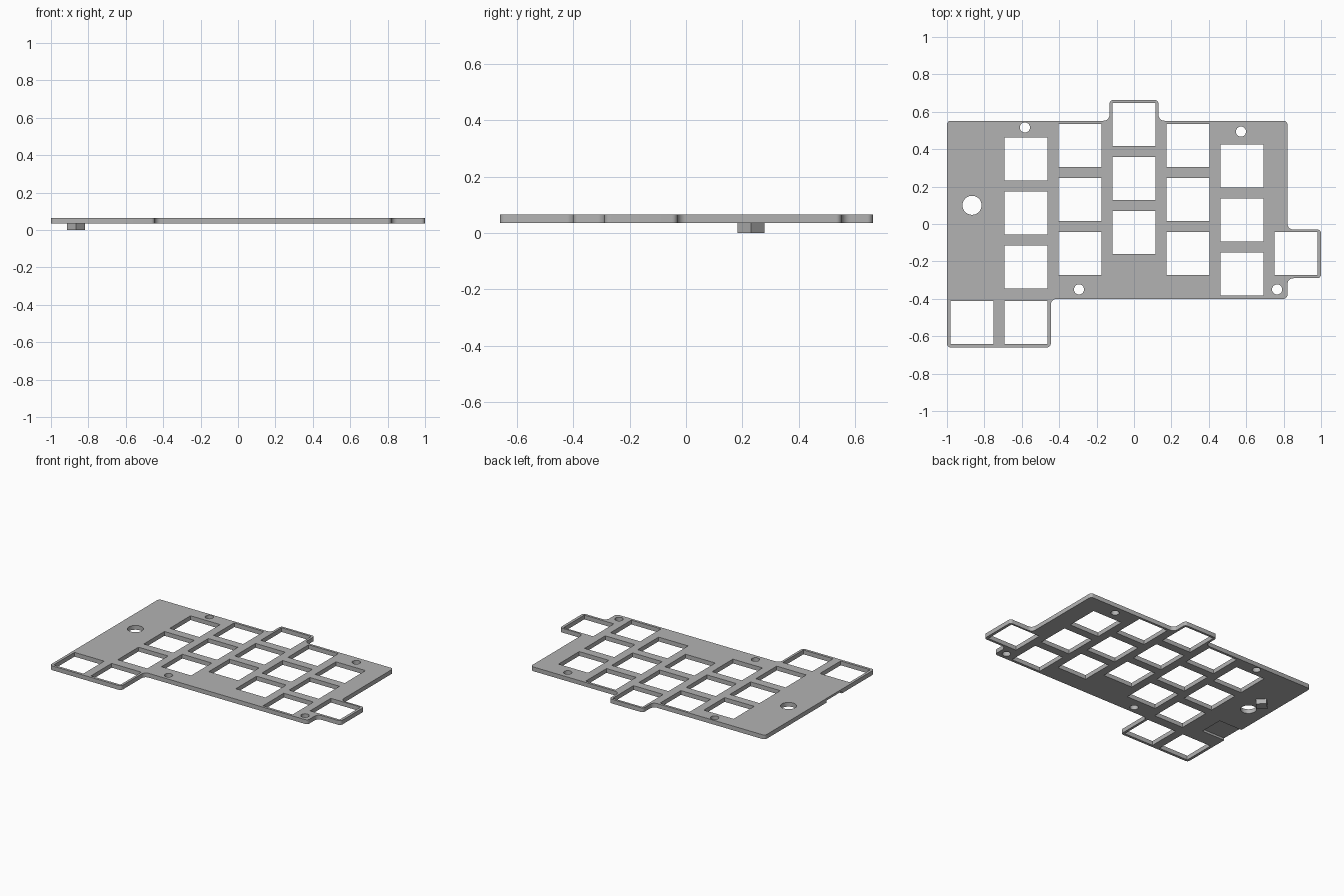
import bpy, bmesh, math
from mathutils import Vector, Matrix

if "Cube" in bpy.data.objects:
    bpy.data.objects.remove(bpy.data.objects["Cube"], do_unlink=True)

BOTTOM, TOP = 0.035, 0.065
KEY, PITCH = 0.23, 0.2885

grey = bpy.data.materials.new("plate grey")
grey.use_nodes = True
grey.diffuse_color = (0.45, 0.45, 0.45, 1)
grey.node_tree.nodes["Principled BSDF"].inputs["Base Color"].default_value = grey.diffuse_color


def make_object(name, bm):
    bmesh.ops.recalc_face_normals(bm, faces=bm.faces)
    mesh = bpy.data.meshes.new(name)
    bm.to_mesh(mesh)
    bm.free()
    mesh.materials.append(grey)
    obj = bpy.data.objects.new(name, mesh)
    bpy.context.collection.objects.link(obj)
    return obj


def prism(bm, points, z0, z1):
    face = bm.faces.new([bm.verts.new((p[0], p[1], z0)) for p in points])
    grown = bmesh.ops.extrude_face_region(bm, geom=[face])["geom"]
    verts = [v for v in grown if isinstance(v, bmesh.types.BMVert)]
    bmesh.ops.translate(bm, vec=(0, 0, z1 - z0), verts=verts)


def circle(x, y, r, n):
    return [(x + r * math.cos(math.tau * i / n), y + r * math.sin(math.tau * i / n))
            for i in range(n)]


def rectangle(x0, x1, y0, y1):
    return [(x0, y0), (x1, y0), (x1, y1), (x0, y1)]


def rounded(corners, outer, inner, steps=6):
    """Round the square corners of a counter-clockwise outline."""
    pts = [Vector(c) for c in corners]
    result = []
    for i, p in enumerate(pts):
        a = (pts[i - 1] - p).normalized()
        b = (pts[(i + 1) % len(pts)] - p).normalized()
        r = outer if b.x * a.y - b.y * a.x > 0 else inner
        centre = p + r * (a + b)
        for k in range(steps + 1):
            t = math.pi / 2 * k / steps
            result.append(centre - r * (b * math.cos(t) + a * math.sin(t)))
    return result


# Plate outline with its three protruding key tabs
outline = [(-1, -0.66), (-0.445, -0.66), (-0.445, -0.4), (0.82, -0.4),
           (0.82, -0.29), (1, -0.29), (1, -0.03), (0.82, -0.03),
           (0.82, 0.552), (0.131, 0.552), (0.131, 0.663), (-0.131, 0.663),
           (-0.131, 0.552), (-1, 0.552)]
bm = bmesh.new()
prism(bm, rounded(outline, 0.02, 0.032), BOTTOM, TOP)
plate = make_object("key_plate", bm)

# Cutter: key openings as (column, top y, count)
bm = bmesh.new()
columns = [(-3, -0.527, 1), (-2, 0.347, 3), (-2, -0.527, 1), (-1, 0.42, 3),
           (0, 0.532, 3), (1, 0.42, 3), (2, 0.31, 3), (3, -0.158, 1)]
h = KEY / 2
for column, top_y, count in columns:
    x = column * PITCH
    for row in range(count):
        y = top_y - row * PITCH
        prism(bm, rectangle(x - h, x + h, y - h, y + h), 0, 0.1)

# Cutter: screw holes and the large round hole
for x, y in [(-0.583, 0.516), (0.572, 0.494), (-0.294, -0.35), (0.765, -0.35)]:
    prism(bm, circle(x, y, 0.027, 32), 0, 0.1)
prism(bm, circle(-0.866, 0.1, 0.051, 40), 0, 0.1)

# Cutter: shallow pocket under the left edge
prism(bm, rectangle(-1.1, -0.82, -0.3, -0.13), 0, BOTTOM + 0.015)
cutter = make_object("opening_cutter", bm)
cutter.hide_render = True

cut = plate.modifiers.new("openings", "BOOLEAN")
cut.operation = "DIFFERENCE"
cut.solver = "EXACT"
cut.object = cutter
bpy.context.view_layer.objects.active = plate
plate.select_set(True)
bpy.ops.object.modifier_apply(modifier=cut.name)
bpy.data.objects.remove(cutter, do_unlink=True)
bpy.ops.object.shade_smooth_by_angle(angle=math.radians(30))

# Small diamond-shaped peg below the plate
bm = bmesh.new()
prism(bm, circle(-0.867, 0.23, 0.048, 4), 0, BOTTOM)
make_object("underside_peg", bm)
